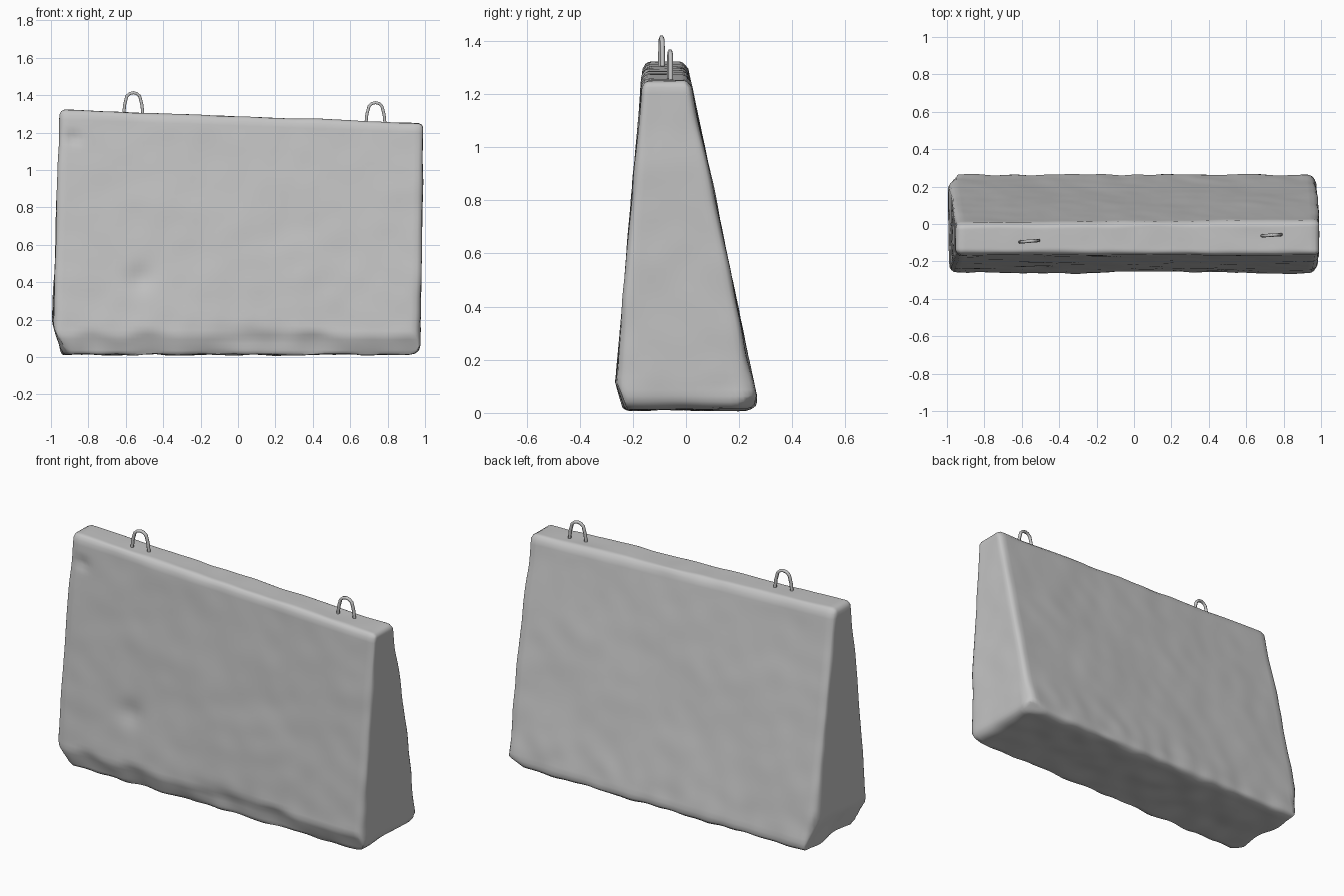
import bpy
import bmesh
import math
from mathutils import Vector, noise

cube = bpy.data.objects.get("Cube")
if cube:
    bpy.data.objects.remove(cube, do_unlink=True)


def make_material(name, value):
    mat = bpy.data.materials.new(name)
    mat.use_nodes = True
    colour = (value, value, value, 1)
    mat.diffuse_color = colour
    mat.node_tree.nodes["Principled BSDF"].inputs["Base Color"].default_value = colour
    return mat


concrete = make_material("concrete grey", 0.55)


def rough(p, scale, seed=0):
    return noise.noise(p * scale + Vector((seed, seed, seed)))


def tapered(s):
    """Map a point of the -1..1 cube into the leaning, rounded block."""
    top = 1.288 - 0.036 * s.x
    z = 0.012 + (s.z + 1) / 2 * (top - 0.012)
    low = Vector((-1.0 + 0.045 * z / 1.3, -0.275 + 0.085 * z, 0.012))
    high = Vector((0.975 + 0.02 * z / 1.3, 0.278 - 0.207 * z, top))
    p = Vector([(a + b) / 2 + k * (b - a) / 2 for a, b, k in zip(low, high, s)])
    p.z = z
    # Round the edges, more at the foot than at the crest
    r = 0.03 + 0.025 * max(0, 1 - z / 0.4) + 0.01 * rough(p, 5, 3)
    core = Vector([min(max(k, a + r), b - r) for k, a, b in zip(p, low, high)])
    if (p - core).length > 1e-6:
        p = core + (p - core).normalized() * r
    return p


# Worn corners: outward direction and a point on the broken face
CHIPS = [
    ((-1, 0, -0.35), (-0.995, 0, 0.19)),
    ((0, -1, -0.35), (0, -0.262, 0.11)),
    ((-1, -0.7, -0.9), (-0.96, -0.23, 0.09)),
    ((-1, 0.8, 0), (-0.965, 0.23, 0)),
    ((1, 0.6, 0), (0.965, 0.235, 0)),
    ((0.4, 0.8, -1), (0.93, 0.24, 0.05)),
]


def chip(p):
    for direction, point in CHIPS:
        n = Vector(direction).normalized()
        depth = n.dot(p - Vector(point)) + 0.014 * rough(p, 5, 9)
        if depth > 0:
            p = p - n * depth
    return p


def dent(p, x, z, width, height, depth):
    """Shallow hollow in the front face."""
    if p.y < -0.1:
        d = ((p.x - x) / width) ** 2 + ((p.z - z) / height) ** 2
        p.y += depth * math.exp(-d)


# Weathered concrete block
bm = bmesh.new()
bmesh.ops.create_cube(bm, size=2)
for axis, cuts in enumerate((72, 20, 48)):
    along = [e for e in bm.edges
             if abs(e.verts[0].co[axis] - e.verts[1].co[axis]) > 1.5]
    bmesh.ops.subdivide_edges(bm, edges=along, cuts=cuts, use_grid_fill=True)
for v in bm.verts:
    v.co = chip(tapered(v.co))
bm.normal_update()
for v, n in [(v, v.normal.copy()) for v in bm.verts]:
    p = v.co.copy()
    edge = max(0, 1 - p.z / 0.25)
    bump = 0.005 * rough(p, 3) + (0.003 + 0.007 * edge) * rough(p, 8, 5)
    v.co = p + n * (bump - 0.002)
    dent(v.co, -0.52, 0.42, 0.07, 0.07, 0.016)
    dent(v.co, -0.88, 1.17, 0.04, 0.03, 0.015)
    dent(v.co, 0.1, 0.1, 0.25, 0.05, 0.012)
    v.co.z = max(v.co.z, 0)
bmesh.ops.recalc_face_normals(bm, faces=bm.faces)
mesh = bpy.data.meshes.new("concrete_block")
bm.to_mesh(mesh)
bm.free()
block = bpy.data.objects.new("concrete_block", mesh)
bpy.context.collection.objects.link(block)
mesh.materials.append(concrete)
bpy.ops.object.select_all(action="DESELECT")
block.select_set(True)
bpy.context.view_layer.objects.active = block
bpy.ops.object.shade_smooth_by_angle(angle=math.radians(50))


# Lifting hoops set into the crest
def hoop(name, x, y, base, tilt):
    curve = bpy.data.curves.new(name, "CURVE")
    curve.dimensions = "3D"
    curve.bevel_depth = 0.009
    curve.bevel_resolution = 1
    path = [(-0.054, -0.04), (-0.046, 0.04)]
    for i in range(7):
        a = math.pi * (1 - i / 6)
        path.append((0.039 * math.cos(a), 0.067 + 0.036 * math.sin(a)))
    path += [(0.046, 0.04), (0.054, -0.04)]
    line = curve.splines.new("POLY")
    line.points.add(len(path) - 1)
    for point, (u, h) in zip(line.points, path):
        point.co = (x + u, y + tilt * u, base + h, 1)
    curve.materials.append(concrete)
    obj = bpy.data.objects.new(name, curve)
    bpy.context.collection.objects.link(obj)


hoop("right_lifting_hoop", -0.56, -0.092, 1.31, 0.08)
hoop("left_lifting_hoop", 0.735, -0.06, 1.257, 0.06)
